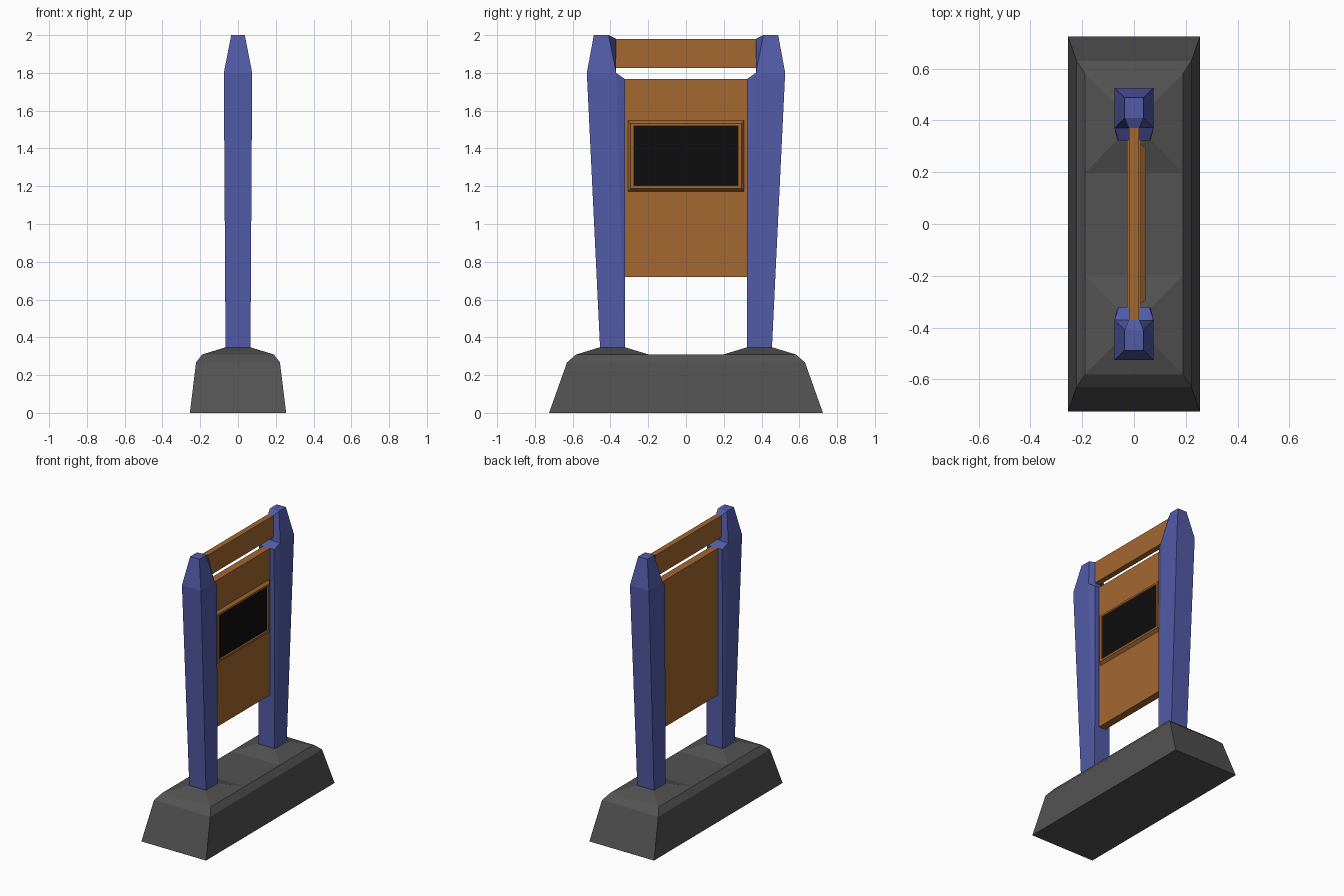
import bpy, bmesh

if "Cube" in bpy.data.objects:
    bpy.data.objects.remove(bpy.data.objects["Cube"])


def material(name, rgb):
    m = bpy.data.materials.new(name)
    m.diffuse_color = (*rgb, 1)
    m.use_nodes = True
    m.node_tree.nodes["Principled BSDF"].inputs["Base Color"].default_value = m.diffuse_color
    return m


BLUE = material("blue paint", (0.084, 0.105, 0.39))
WOOD = material("orange brown wood", (0.37, 0.135, 0.030))
STONE = material("dark grey stone", (0.085, 0.085, 0.085))
BLACK = material("black screen", (0.004, 0.004, 0.004))


def rect(x, y0, y1, z):
    """Horizontal rectangle ring, symmetric in x."""
    return [(-x, y0, z), (x, y0, z), (x, y1, z), (-x, y1, z)]


def panel_ring(x, y, z0, z1):
    """Upright rectangle ring facing +x."""
    return [(x, -y, z0), (x, y, z0), (x, y, z1), (x, -y, z1)]


def hexring(outer, mid, inner):
    """Post section: three (x, y, z) points mirrored in x."""
    pts = [outer, mid, inner]
    return [(-outer[0], *outer[1:])] + pts + [(-p[0], *p[1:]) for p in (inner, mid)]


def loft(bm, rings, bottom=None, top=None):
    """Bridge rings; bottom/top are lists of cap faces given as ring indices."""
    vs = [[bm.verts.new(p) for p in r] for r in rings]
    n = len(vs[0])
    for a, b in zip(vs, vs[1:]):
        for i in range(n):
            j = (i + 1) % n
            bm.faces.new((a[i], a[j], b[j], b[i]))
    for ring, caps in ((vs[0], bottom), (vs[-1], top)):
        for cap in caps or []:
            bm.faces.new([ring[i] for i in cap])


def finish(bm, name, mat, mirror_y=False, weld=True):
    if weld:
        bmesh.ops.remove_doubles(bm, verts=bm.verts, dist=0.0005)
    bmesh.ops.recalc_face_normals(bm, faces=bm.faces)
    me = bpy.data.meshes.new(name)
    bm.to_mesh(me)
    bm.free()
    me.materials.append(mat)
    ob = bpy.data.objects.new(name, me)
    bpy.context.collection.objects.link(ob)
    if mirror_y:
        mod = ob.modifiers.new("mirror", 'MIRROR')
        mod.use_axis = (False, True, False)
        mod.use_mirror_merge = False
    return ob


QUAD = [(0, 1, 2, 3)]

# Base block with chamfered upper edge
bm = bmesh.new()
loft(bm, [rect(0.255, -0.725, 0.725, 0), rect(0.222, -0.63, 0.63, 0.267),
          rect(0.19, -0.582, 0.582, 0.309)], QUAD, QUAD)
finish(bm, "base", STONE)

# Low mounds under the posts
bm = bmesh.new()
loft(bm, [rect(0.19, 0.197, 0.582, 0.309), rect(0.067, 0.322, 0.457, 0.347)], None, QUAD)
finish(bm, "post_mounds", STONE, mirror_y=True)

# Posts: flaring shaft with an inner ledge, then a tapered tip
bm = bmesh.new()
loft(bm, [hexring((0.066, 0.455, 0.345), (0.066, 0.327, 0.345), (0.064, 0.322, 0.345)),
          hexring((0.075, 0.525, 1.80), (0.075, 0.37, 1.80), (0.06, 0.322, 1.767))],
     None, [(2, 3, 4, 5)])
loft(bm, [hexring((0.075, 0.525, 1.80), (0.075, 0.37, 1.80), (0.02, 0.37, 1.80)),
          hexring((0.036, 0.488, 2.0), (0.036, 0.41, 2.0), (0.02, 0.37, 1.98))],
     None, [(0, 1, 2, 5), (2, 3, 4, 5)])
finish(bm, "posts", BLUE, mirror_y=True)

# Top beam and main board
for name, x, y, z0, z1 in (("top_beam", 0.02, 0.37, 1.825, 1.98),
                           ("board", 0.027, 0.322, 0.72, 1.767)):
    bm = bmesh.new()
    loft(bm, [rect(x, -y, y, z0), rect(x, -y, y, z1)], QUAD, QUAD)
    finish(bm, name, WOOD)

# Bevelled frame around the screen, on the +x side
bm = bmesh.new()
loft(bm, [panel_ring(0.027, 0.308, 1.172, 1.548), panel_ring(0.046, 0.294, 1.187, 1.533),
          panel_ring(0.046, 0.276, 1.203, 1.52), panel_ring(0.034, 0.274, 1.205, 1.518)])
frame = finish(bm, "screen_frame", WOOD)

# Black screen plate
bm = bmesh.new()
loft(bm, [panel_ring(0.028, 0.2745, 1.2045, 1.5185), panel_ring(0.036, 0.2745, 1.2045, 1.5185)],
     QUAD, QUAD)
finish(bm, "screen", BLACK)
